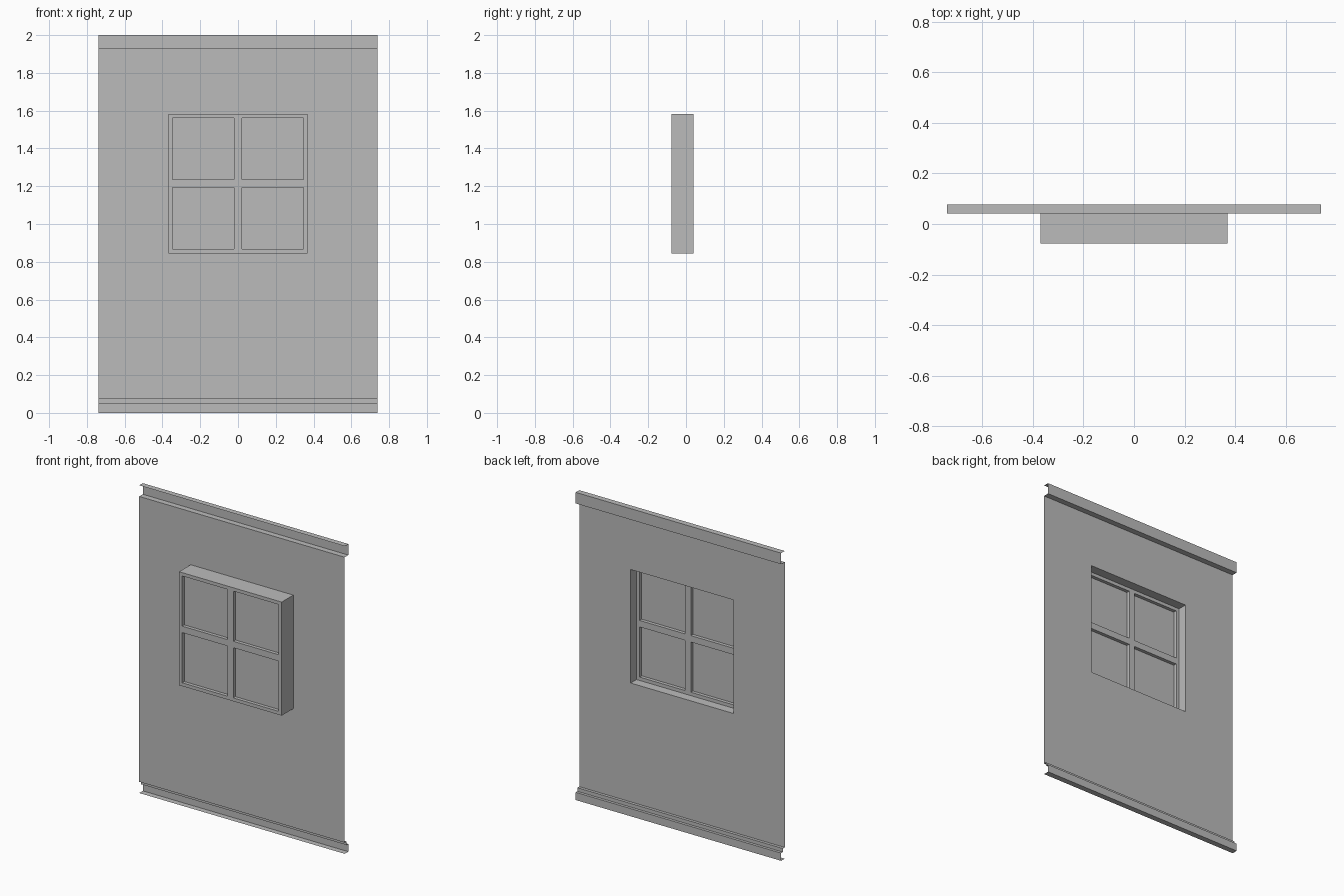
import bpy
import bmesh

cube = bpy.data.objects.get("Cube")
if cube:
    bpy.data.objects.remove(cube, do_unlink=True)

grey = bpy.data.materials.new("plain_grey")
grey.use_nodes = True
colour = (0.5, 0.5, 0.5, 1)
grey.diffuse_color = colour
grey.node_tree.nodes["Principled BSDF"].inputs["Base Color"].default_value = colour


def finish(name, bm, thickness=0):
    """Turn a bmesh into an object, thickened towards the back if asked."""
    mesh = bpy.data.meshes.new(name)
    bm.to_mesh(mesh)
    bm.free()
    mesh.materials.append(grey)
    obj = bpy.data.objects.new(name, mesh)
    bpy.context.collection.objects.link(obj)
    if thickness:
        solid = obj.modifiers.new("thickness", 'SOLIDIFY')
        solid.thickness = thickness
        solid.offset = -1
    return obj


def sheet(name, xs, profile, holes=(), thickness=0):
    """Sweep a (y, z) profile across the x stations, leaving out hole cells."""
    bm = bmesh.new()
    rows = [[bm.verts.new((x, y, z)) for x in xs] for y, z in profile]
    for r in range(len(rows) - 1):
        for c in range(len(xs) - 1):
            if (c, r) not in holes:
                bm.faces.new((rows[r][c], rows[r][c + 1],
                              rows[r + 1][c + 1], rows[r + 1][c]))
    return finish(name, bm, thickness)


# Main depths and window size
FRONT, FRAME_BACK, WALL, BACK = -0.078, -0.019, 0.041, 0.078
HALF_WIDTH, HALF_WIN = 0.739, 0.369
MID_Z = 1.214
LOW, HIGH = MID_Z - HALF_WIN, MID_Z + HALF_WIN
INNER, OUTER = 0.021, 0.347

# Wall sheet with a stepped skirting channel and a top channel
wall_profile = [
    (WALL, 0), (BACK, 0), (BACK, 0.05), (0.06, 0.05), (0.06, 0.073),
    (WALL, 0.073), (WALL, LOW), (WALL, HIGH), (WALL, 1.928),
    (BACK, 1.928), (BACK, 2), (WALL, 2)]
sheet("wall_panel", [-HALF_WIDTH, -HALF_WIN, HALF_WIN, HALF_WIDTH],
      wall_profile, holes={(1, 6)})

# Window frame with four openings
steps = [-HALF_WIN, -OUTER, -INNER, INNER, OUTER, HALF_WIN]
openings = {(c, r) for c in (1, 3) for r in (1, 3)}
sheet("window_frame", steps, [(FRONT, MID_Z + s) for s in steps],
      openings, FRAME_BACK - FRONT)

# Recessed panes, one in each opening
for side, x in (("right", -OUTER), ("left", INNER)):
    for level, z in (("lower", -OUTER), ("upper", INNER)):
        size = OUTER - INNER
        sheet(f"{level}_{side}_pane", [x, x + size],
              [(-0.056, MID_Z + z), (-0.056, MID_Z + z + size)],
              thickness=0.015)

# Thin sleeve joining the frame to the wall opening
bm = bmesh.new()
corners = [(-HALF_WIN, LOW), (HALF_WIN, LOW), (HALF_WIN, HIGH), (-HALF_WIN, HIGH)]
loops = [[bm.verts.new((x, y, z)) for x, z in corners] for y in (FRAME_BACK, WALL)]
for i in range(4):
    j = (i + 1) % 4
    bm.faces.new((loops[0][j], loops[0][i], loops[1][i], loops[1][j]))
bmesh.ops.recalc_face_normals(bm, faces=bm.faces)
finish("window_sleeve", bm)
